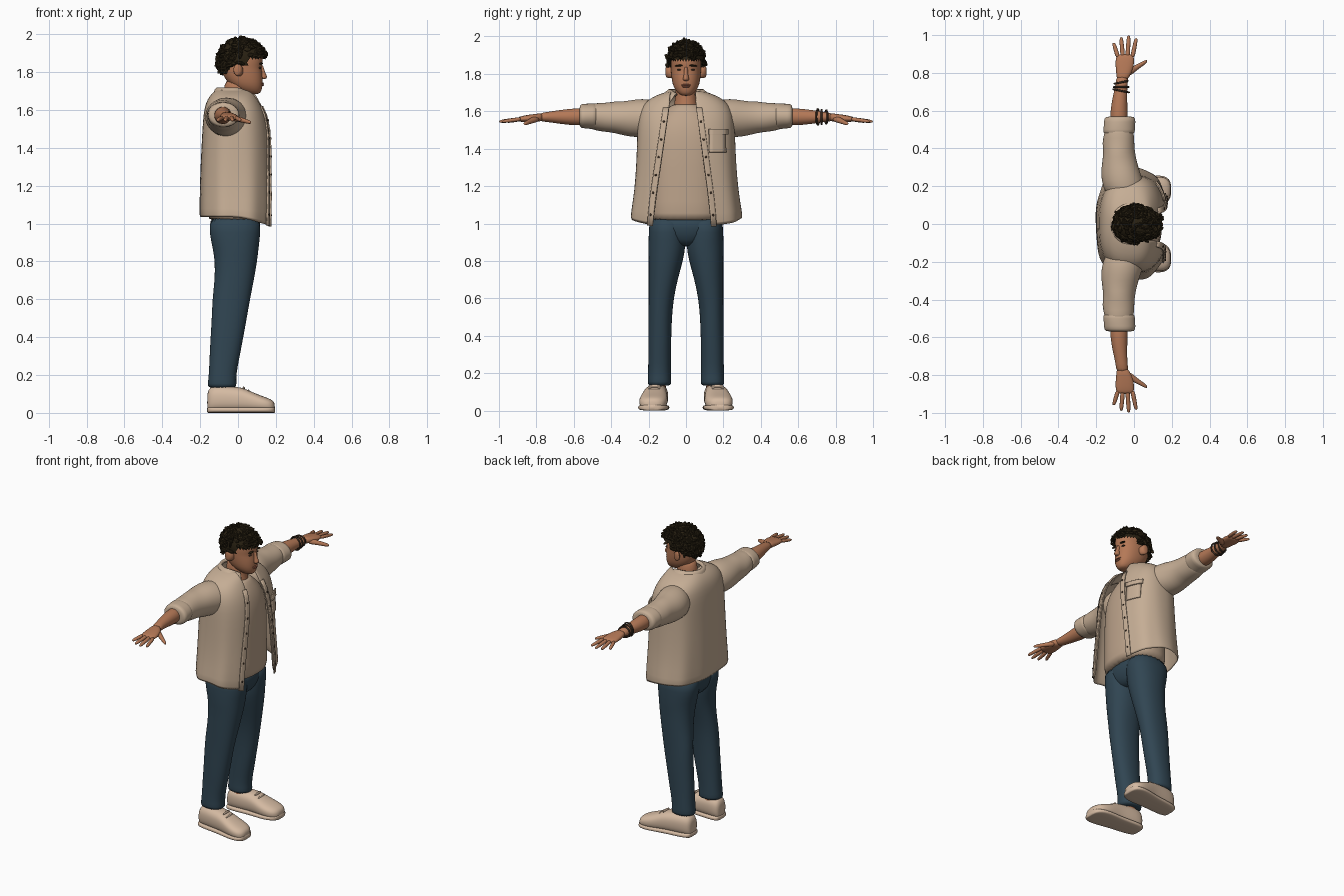
import bpy, bmesh, math, random
from mathutils import Vector, Matrix

random.seed(4)
cube = bpy.data.objects.get("Cube")
if cube:
    bpy.data.objects.remove(cube, do_unlink=True)


def material(name, r, g, b):
    m = bpy.data.materials.new(name)
    m.use_nodes = True
    m.diffuse_color = (r, g, b, 1)
    m.node_tree.nodes["Principled BSDF"].inputs["Base Color"].default_value = (r, g, b, 1)
    return m


SKIN = material("skin", .46, .19, .095)
LIP = material("lip", .33, .11, .06)
LINEN = material("linen", .56, .42, .30)
TEE = material("tee", .51, .37, .26)
DENIM = material("denim", .03, .06, .085)
HAIR = material("hair", .022, .015, .006)
SHOE = material("shoe", .66, .49, .36)
DARK = material("dark_brown", .05, .03, .018)


def finish(bm, name, mat, levels=0, thick=0, smooth=True):
    bmesh.ops.recalc_face_normals(bm, faces=bm.faces)
    mesh = bpy.data.meshes.new(name)
    bm.to_mesh(mesh)
    bm.free()
    mesh.materials.append(mat)
    for p in mesh.polygons:
        p.use_smooth = smooth
    ob = bpy.data.objects.new(name, mesh)
    bpy.context.collection.objects.link(ob)
    if thick:
        mod = ob.modifiers.new("thickness", "SOLIDIFY")
        mod.thickness, mod.offset = thick, 0
    if levels:
        mod = ob.modifiers.new("round", "SUBSURF")
        mod.levels = mod.render_levels = levels
    return ob


def bend(v, power):
    return math.copysign(abs(v) ** power, v)


def skin_grid(bm, rings, closed):
    n = len(rings[0])
    for a, b in zip(rings, rings[1:]):
        for i in range(n if closed else n - 1):
            j = (i + 1) % n
            bm.faces.new((a[i], a[j], b[j], b[i]))


def loft(name, mat, axis, rows, side=1, power=1, n=20, fold=0, levels=1):
    """Rows are (position on axis, centre, centre, radius, radius)."""
    bm = bmesh.new()
    rings = []
    for t, c1, c2, r1, r2 in rows:
        ring = []
        for i in range(n):
            a = math.tau * i / n
            k = 1 + fold * math.sin(3 * a + 40 * t)
            p, q = c1 + r1 * k * bend(math.cos(a), power), c2 + r2 * k * bend(math.sin(a), power)
            co = {"x": (t, p, q), "y": (p, t, q), "z": (p, q, t)}[axis]
            ring.append(bm.verts.new((co[0], co[1] * side, co[2])))
        rings.append(ring)
    skin_grid(bm, rings, True)
    bm.faces.new(rings[0])
    bm.faces.new(rings[-1])
    return finish(bm, name, mat, levels)


def ball(name, mat, centre, radii, tilt=0):
    bm = bmesh.new()
    place = Matrix.Translation(centre) @ Matrix.Rotation(tilt, 4, "X") @ Matrix.Diagonal((*radii, 1))
    bmesh.ops.create_uvsphere(bm, u_segments=20, v_segments=12, radius=1, matrix=place)
    return finish(bm, name, mat)


def upright(rows):
    """Turn (height, back, front, half width) into loft rows."""
    return [(z, (b + f) / 2, 0, (f - b) / 2, w) for z, b, f, w in rows]


# Head, neck and face
loft("head", SKIN, "z", upright([
    (1.682, .06, .11, .025), (1.70, .0, .125, .048), (1.73, -.04, .131, .068),
    (1.765, -.07, .132, .076), (1.80, -.085, .129, .08), (1.825, -.09, .123, .081),
    (1.85, -.095, .132, .082), (1.90, -.095, .13, .08), (1.94, -.08, .1, .06),
    (1.96, -.04, .06, .03)]), power=.9, n=24)
loft("neck", SKIN, "z", upright([(1.58, -.09, .08, .08), (1.64, -.08, .06, .062),
                                (1.70, -.075, .055, .056), (1.77, -.07, .06, .056)]))
loft("nose", SKIN, "z", upright([(1.762, .11, .142, .013), (1.77, .11, .158, .019),
                                (1.785, .11, .15, .014), (1.81, .11, .14, .01),
                                (1.84, .11, .132, .01)]), n=12)
ball("upper_lip", LIP, (.126, 0, 1.741), (.011, .026, .005))
ball("lower_lip", LIP, (.126, 0, 1.732), (.011, .021, .006))

# Jacket body as an open shell, hanging lower beside the front opening
BODY = [(1.03, -.198, .175, .297), (1.12, -.196, .175, .28), (1.25, -.194, .172, .265),
        (1.4, -.187, .168, .258), (1.5, -.182, .16, .255), (1.58, -.176, .142, .25),
        (1.635, -.165, .115, .225), (1.67, -.145, .095, .18), (1.69, -.125, .085, .13),
        (1.705, -.105, .075, .085)]
ROUND = .78


def section(z):
    z = min(max(z, BODY[0][0]), BODY[-1][0])
    for lo, hi in zip(BODY, BODY[1:]):
        if z <= hi[0]:
            k = (z - lo[0]) / (hi[0] - lo[0])
            return [u + (v - u) * k for u, v in zip(lo, hi)]


def edge(z, side):
    top, low = (.05, .135) if side > 0 else (.085, .175)
    k = max(0, (1.64 - z) / .64)
    return top + (low - top) * k


def angle_at(y, z):
    return math.asin(min(.9, (abs(y) / section(z)[3]) ** (1 / ROUND)))


def body_point(z, a, lift=0):
    _, back, front, width = section(z)
    ripple = 1 + .012 * math.sin(9 * a) * max(0, 1.6 - z) / .5
    x = (front + back) / 2 + ((front - back) / 2 * ripple + lift) * bend(math.cos(a), ROUND)
    drop = .05 * max(0, math.cos(a)) * max(0, 1.12 - z) / .09
    return Vector((x, (width * ripple + lift) * bend(math.sin(a), ROUND), z - drop))


bm = bmesh.new()
rings = []
for row in BODY:
    z = row[0]
    start, end = angle_at(edge(z, 1), z), math.tau - angle_at(edge(z, -1), z)
    rings.append([bm.verts.new(body_point(z, start + (end - start) * i / 44)) for i in range(45)])
skin_grid(bm, rings, False)
finish(bm, "jacket_body", LINEN, 1, .012)


def patch(name, mat, low, high, near, far, lift=.012, thick=.008, steps=12):
    """Plate lying on the jacket front; near and far give y by height."""
    bm = bmesh.new()
    rings = []
    for i in range(steps + 1):
        z = low + (high - low) * i / steps
        ring = []
        for j in range(5):
            y = near(z) + (far(z) - near(z)) * j / 4
            ring.append(bm.verts.new(body_point(z, math.copysign(angle_at(y, z), y), lift)))
        rings.append(ring)
    skin_grid(bm, rings, False)
    return finish(bm, name, mat, 0, thick)


for side, tag in ((1, "left"), (-1, "right")):
    patch(tag + "_placket", LINEN, 1.03, 1.62, lambda z: side * edge(z, side),
          lambda z: side * (edge(z, side) + .03), .008)
    for i in range(6):
        z = 1.07 + .095 * i
        y = side * (edge(z, side) + .014)
        ball(f"{tag}_button_{i}", DARK, body_point(z, math.copysign(angle_at(y, z), y), .014),
             (.004, .006, .006))
patch("chest_pocket", LINEN, 1.38, 1.5, lambda z: .12, lambda z: .205, .009)
patch("pocket_flap", LINEN, 1.475, 1.505, lambda z: .115, lambda z: .212, .016)

# Collar: a folded band with two pointed leaves
bm = bmesh.new()
rings = [[], [], []]
for i in range(33):
    a = .62 + (math.tau - 1.24) * i / 32
    tip = max(0, math.cos(a)) ** 2
    c, s = math.cos(a), math.sin(a)
    rings[0].append(bm.verts.new((-.02 + .08 * c, .075 * s, 1.70 - .03 * tip)))
    rings[1].append(bm.verts.new((-.018 + .094 * c, .088 * s, 1.728 - .03 * tip)))
    rings[2].append(bm.verts.new((-.02 + (.112 + .075 * tip) * c, (.125 + .09 * tip) * s,
                                  1.678 - .12 * tip)))
skin_grid(bm, rings, False)
finish(bm, "collar", LINEN, 1, .01)

# Shirt under the jacket
loft("shirt", TEE, "z", upright([
    (1.015, -.155, .145, .2), (1.03, -.16, .15, .205), (1.2, -.16, .148, .2),
    (1.4, -.16, .15, .2), (1.52, -.15, .135, .185), (1.59, -.12, .105, .13),
    (1.63, -.09, .078, .078), (1.64, -.08, .068, .068)]), power=.85, n=32)

for side, tag in ((1, "left"), (-1, "right")):
    # Face details
    loft(tag + "_ear", SKIN, "y", [(.07, .012, 1.805, .018, .028), (.088, .006, 1.808, .022, .032),
                                  (.104, -.004, 1.812, .024, .034), (.11, -.006, 1.814, .014, .024)],
         side, n=14)
    ball(tag + "_eye", DARK, (.115, side * .036, 1.822), (.008, .012, .005))
    ball(tag + "_brow", HAIR, (.122, side * .038, 1.844), (.01, .022, .005), side * -.1)

    # Sleeve, rolled cuff and arm
    loft(tag + "_sleeve", LINEN, "y", [
        (.12, -.04, 1.56, .09, .095), (.2, -.055, 1.562, .115, .105), (.27, -.07, 1.563, .105, .102),
        (.33, -.077, 1.562, .092, .092), (.38, -.08, 1.568, .084, .085), (.43, -.082, 1.567, .086, .078),
        (.48, -.08, 1.572, .078, .074), (.53, -.078, 1.573, .074, .064)], side, n=24, fold=.02)
    loft(tag + "_cuff", LINEN, "y", [
        (.475, -.08, 1.573, .07, .06), (.48, -.08, 1.573, .086, .072), (.52, -.078, 1.574, .083, .067),
        (.562, -.074, 1.574, .085, .066), (.57, -.074, 1.574, .068, .054)], side, n=24, fold=.015)
    loft(tag + "_forearm", SKIN, "y", [
        (.5, -.08, 1.572, .05, .05), (.6, -.08, 1.57, .046, .046), (.67, -.075, 1.57, .039, .038),
        (.74, -.066, 1.57, .031, .027), (.79, -.06, 1.568, .034, .022)], side)

    # Hand
    loft(tag + "_palm", SKIN, "y", [
        (.76, -.063, 1.569, .03, .023), (.80, -.053, 1.566, .041, .021), (.84, -.049, 1.562, .05, .02),
        (.88, -.048, 1.559, .049, .016), (.9, -.048, 1.557, .042, .011)], side, .85)
    for i, length in enumerate((.075, .105, .115, .1)):
        root, spread = -.084 + .025 * i, -.024 + .015 * i
        loft(f"{tag}_finger_{i}", SKIN, "y", [
            (.88 + (length + .005) * k, root + spread * k, 1.559 - .014 * k, .0125 * w, .0115 * w)
            for k, w in ((0, 1), (.3, 1), (.6, .95), (.88, .85), (1, .4))], side, n=10)
    loft(tag + "_thumb", SKIN, "x", [
        (-.04, .80, 1.56, .026, .019), (-.005, .815, 1.554, .021, .016), (.025, .836, 1.545, .014, .013),
        (.058, .856, 1.536, .013, .011), (.07, .863, 1.533, .006, .006)], side, n=12)

    # Trouser leg with turned hem
    loft(tag + "_trouser_leg", DENIM, "z", [
        (1.05, -.015, .1, .14, .098), (.95, -.017, .1, .136, .1), (.87, -.012, .102, .122, .1),
        (.8, -.011, .108, .112, .092), (.7, -.02, .122, .104, .078), (.6, -.035, .133, .1, .067),
        (.5, -.047, .138, .093, .063), (.4, -.058, .14, .087, .062), (.3, -.07, .141, .08, .061),
        (.2, -.083, .142, .072, .061), (.15, -.084, .142, .077, .064), (.13, -.084, .142, .076, .062)],
        side, .9, 24, .012)
    loft(tag + "_ankle", SKIN, "z", [(.08, -.085, .143, .05, .04), (.16, -.085, .143, .05, .04)], side)

    # Shoe, sole and laces
    outline = [(-.163, .035, .10), (-.15, .054, .135), (-.1, .062, .142), (-.03, .063, .135),
               (.02, .066, .132), (.07, .073, .108), (.12, .077, .088), (.16, .07, .074),
               (.185, .052, .062), (.195, .025, .045)]
    lean = [.15 + .09 * (x + .16) for x, _, _ in outline]
    loft(tag + "_shoe", SHOE, "x", [(x, y, top / 2 + .004, w, top / 2)
                                   for (x, w, top), y in zip(outline, lean)], side, .8, 24)
    loft(tag + "_sole", SHOE, "x", [(x * 1.01, y, .016, w + .006, .016)
                                   for (x, w, top), y in zip(outline, lean)], side, .6, 24)
    for i in range(4):
        x = .03 + .025 * i
        ball(f"{tag}_lace_{i}", SHOE, (x, side * (.15 + .09 * (x + .16)), .13 - .0155 * i),
             (.006, .034, .009))

# Trouser seat joining the legs
loft("trouser_seat", DENIM, "z", upright([(1.06, -.15, .12, .19), (.97, -.15, .122, .19),
                                         (.91, -.135, .1, .13), (.875, -.1, .07, .05)]), power=.85)

# Bracelets on the left wrist
for i, y in enumerate((.705, .725, .75)):
    ring = bpy.ops.mesh.primitive_torus_add(
        location=(-.068, y, 1.57), rotation=(math.pi / 2, 0, .2 * (i - 1)), major_radius=.042 - .003 * i,
        minor_radius=.005, major_segments=24, minor_segments=8)
    bpy.context.object.name = f"bracelet_{i}"
    bpy.context.object.data.materials.append(DARK)
    bpy.ops.object.shade_smooth()


# Hair: scalp cap covered in short overlapping tufts
def hairline(x):
    return 1.872 if x > .055 else 1.835 if x > -.02 else max(1.765, 1.835 + (x + .02) * .9)


CENTRE, SIZE = Vector((.018, 0, 1.865)), Vector((.128, .097, .108))
bm = bmesh.new()
bmesh.ops.create_icosphere(bm, subdivisions=4, radius=1,
                           matrix=Matrix.Translation(CENTRE) @ Matrix.Diagonal((*SIZE, 1)))
bmesh.ops.delete(bm, geom=[f for f in bm.faces if f.calc_center_median().z < hairline(
    f.calc_center_median().x)], context="FACES")
finish(bm, "scalp_hair", HAIR)

bm = bmesh.new()
for i in range(520):
    d = Vector([random.gauss(0, 1) for _ in range(3)]).normalized()
    p = CENTRE + d * SIZE
    if p.z < hairline(p.x) + .008:
        continue
    flow = Vector((.8, random.uniform(-.6, .6), random.uniform(-.3, .3))) if p.x > .02 else \
        Vector((-.3, random.uniform(-.6, .6), -.8))
    turn = d.to_track_quat("Z", "Y").to_matrix().to_4x4() if random.random() < .4 else \
        flow.to_track_quat("X", "Z").to_matrix().to_4x4()
    scale = Matrix.Diagonal((random.uniform(.018, .026), .009, random.uniform(.009, .014), 1))
    bmesh.ops.create_icosphere(bm, subdivisions=1, radius=1,
                               matrix=Matrix.Translation(p + d * random.uniform(-.002, .006)) @ turn @ scale)
finish(bm, "hair_tufts", HAIR, smooth=False)
